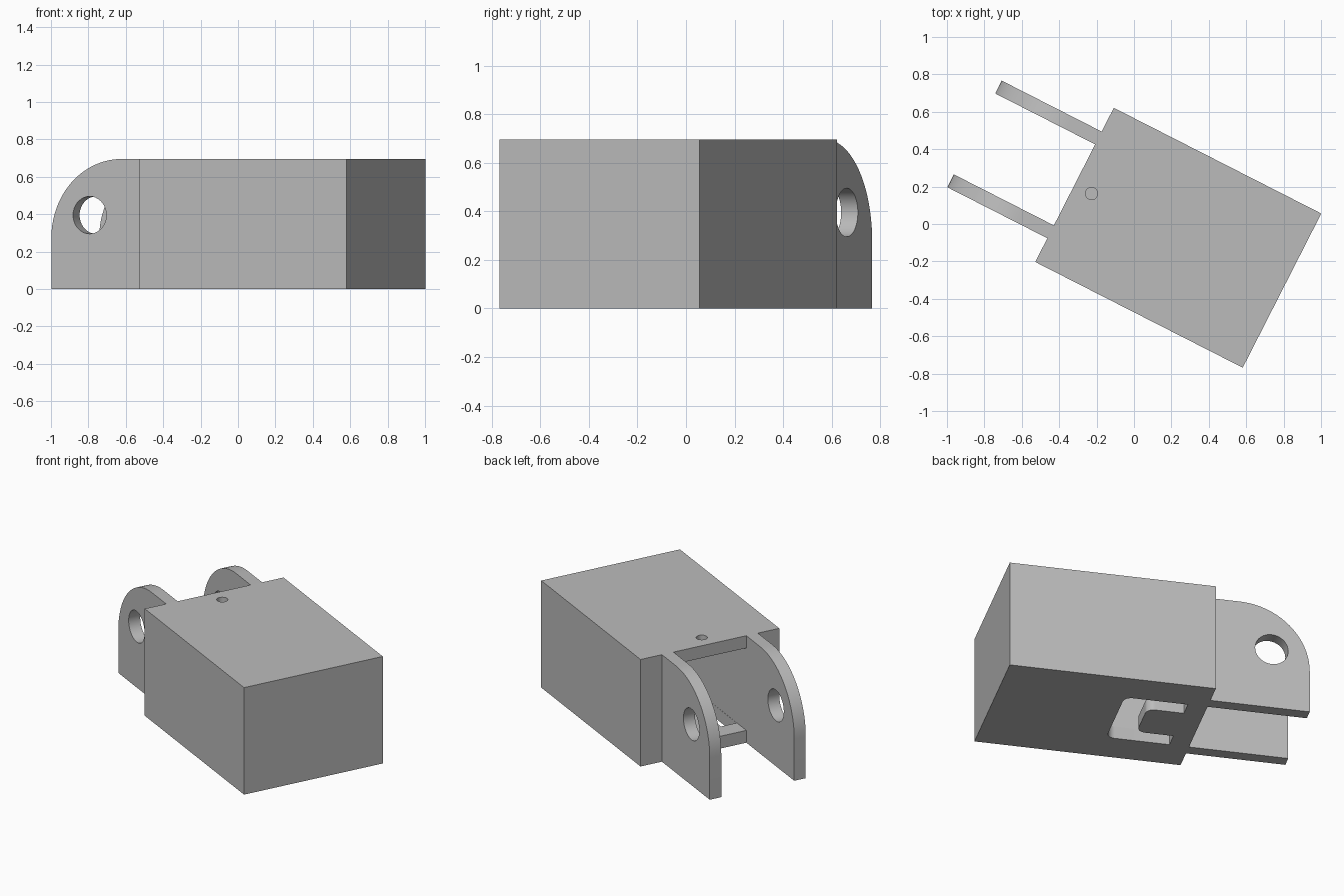
import bpy, bmesh, math
from mathutils import Matrix, Vector

old = bpy.data.objects.get("Cube")
if old:
    bpy.data.objects.remove(old, do_unlink=True)

# Part dimensions, along the block (u), across it (v) and up (z)
LENGTH, WIDTH, HEIGHT = 1.245, 0.925, 0.695
LUG_IN, LUG_OUT, LUG_REACH = 0.243, 0.32, 0.60   # v offsets from the middle
WALL, DEPTH = 0.08, 0.80
PLACE = Matrix.Translation((-0.528, -0.203, 0)) @ Matrix.Rotation(math.radians(-27), 4, 'Z') \
    @ Matrix.Translation((0, WIDTH / 2, 0))

grey = bpy.data.materials.new("plain_grey")
grey.use_nodes = True
grey.diffuse_color = (0.5, 0.5, 0.5, 1)
grey.node_tree.nodes["Principled BSDF"].inputs["Base Color"].default_value = (0.5, 0.5, 0.5, 1)


def arc(cx, cy, r, start, end, steps=8):
    return [(cx + r * math.cos(math.radians(start + (end - start) * i / steps)),
             cy + r * math.sin(math.radians(start + (end - start) * i / steps)))
            for i in range(steps + 1)]


def prism(name, outline, low, high, upright=False):
    """Extrude an outline along z, or along v when it is drawn upright."""
    bm = bmesh.new()
    place = (lambda p, d: Vector((p[0], d, p[1]))) if upright else (lambda p, d: Vector((*p, d)))
    face = bm.faces.new([bm.verts.new(place(p, low)) for p in outline])
    shift = place((0, 0), high - low)
    ext = bmesh.ops.extrude_face_region(bm, geom=[face])["geom"]
    bmesh.ops.translate(bm, vec=shift, verts=[g for g in ext if isinstance(g, bmesh.types.BMVert)])
    bmesh.ops.recalc_face_normals(bm, faces=bm.faces)
    mesh = bpy.data.meshes.new(name)
    bm.to_mesh(mesh)
    bm.free()
    mesh.materials.append(grey)
    obj = bpy.data.objects.new(name, mesh)
    bpy.context.collection.objects.link(obj)
    return obj


def rect(u0, u1, v0, v1):
    return [(u0, v0), (u1, v0), (u1, v1), (u0, v1)]


def cut(obj, cutter):
    cutter.hide_render = True
    mod = obj.modifiers.new("cut", 'BOOLEAN')
    mod.operation, mod.solver, mod.object = 'DIFFERENCE', 'EXACT', cutter
    bpy.ops.object.select_all(action='DESELECT')
    bpy.context.view_layer.objects.active = obj
    obj.select_set(True)
    bpy.ops.object.modifier_apply(modifier=mod.name)
    bpy.data.objects.remove(cutter, do_unlink=True)


# Hollow block, open between the lugs
block = prism("block", rect(0, LENGTH, -WIDTH / 2, WIDTH / 2), 0, HEIGHT)
cut(block, prism("cavity_cutter", rect(-0.1, DEPTH, -LUG_IN, LUG_IN), WALL, HEIGHT - WALL))

# U-shaped slot that leaves a spring tongue in the floor
near, far, tip, half, tongue, r = 0.118, 0.50, 0.34, LUG_IN - 0.001, 0.137, 0.05
slot = [(near, -half)] + arc(far - r, -half + r, r, -90, 0) + arc(far - r, half - r, r, 0, 90)
slot += [(near, half), (near, tongue)]
slot += arc(tip - r, tongue - r, r, 90, 0) + arc(tip - r, -tongue + r, r, 0, -90)
slot += [(near, -tongue)]
cut(block, prism("slot_cutter", slot, -0.1, WALL + 0.05))

# Small pin hole in the roof
cut(block, prism("pin_cutter", arc(0.102, 0, 0.033, 0, 345, 23), HEIGHT - 0.2, HEIGHT + 0.1))

# Pair of rounded lugs with pivot holes
bend = 0.42
profile = [(0, 0), (0, HEIGHT)]
profile += arc(bend - LUG_REACH, HEIGHT - bend, bend, 90, 180, 20) + [(-LUG_REACH, 0)]
parts = [block]
for side, name in ((1, "left_lug"), (-1, "right_lug")):
    lug = prism(name, profile, side * LUG_IN, side * LUG_OUT, True)
    cut(lug, prism("pivot_cutter", arc(-0.37, 0.395, 0.1, 0, 350, 35), -0.6, 0.6, True))
    parts.append(lug)

# Shade and set every part in its final place
for obj in parts:
    obj.data.transform(PLACE)
    bpy.ops.object.select_all(action='DESELECT')
    bpy.context.view_layer.objects.active = obj
    obj.select_set(True)
    bpy.ops.object.shade_smooth_by_angle(angle=math.radians(30))
